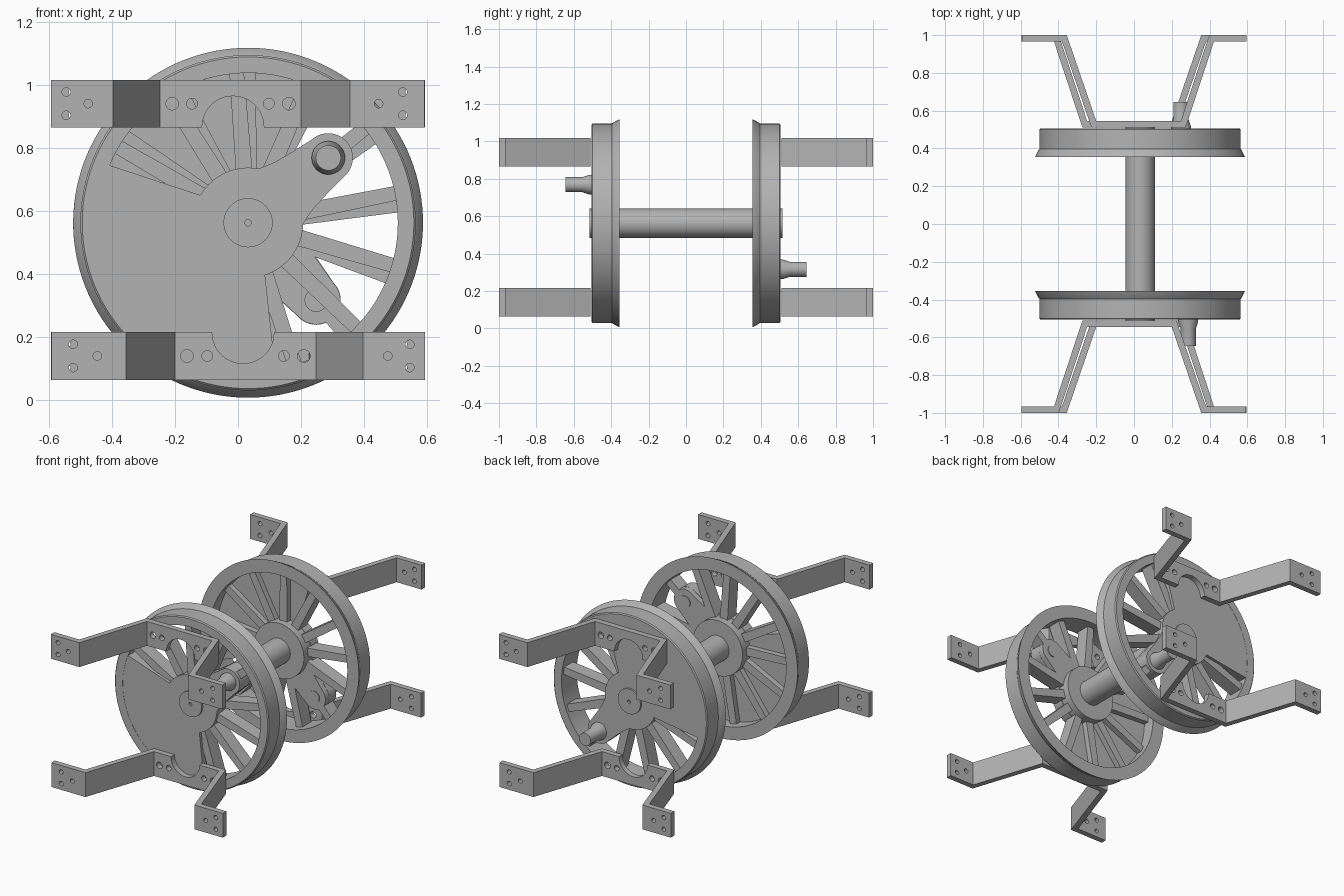
import bpy, bmesh, math
from mathutils import Matrix

if "Cube" in bpy.data.objects:
    bpy.data.objects.remove(bpy.data.objects["Cube"], do_unlink=True)

AXLE_X, AXLE_Z = 0.032, 0.5625
MID_Z = 0.54

grey = bpy.data.materials.new("plain grey metal")
grey.use_nodes = True
GREY = (0.45, 0.45, 0.45, 1)
grey.diffuse_color = GREY
grey.node_tree.nodes["Principled BSDF"].inputs["Base Color"].default_value = GREY


def finish(name, bm, matrix=None, smooth=True):
    if matrix:
        bm.transform(matrix)
    bmesh.ops.remove_doubles(bm, verts=bm.verts, dist=1e-5)
    bmesh.ops.recalc_face_normals(bm, faces=bm.faces)
    mesh = bpy.data.meshes.new(name)
    bm.to_mesh(mesh)
    bm.free()
    mesh.materials.append(grey)
    obj = bpy.data.objects.new(name, mesh)
    bpy.context.collection.objects.link(obj)
    if smooth:
        bpy.ops.object.select_all(action='DESELECT')
        obj.select_set(True)
        bpy.context.view_layer.objects.active = obj
        bpy.ops.object.shade_smooth_by_angle(angle=math.radians(30))
    return obj


def prism(bm, outline, low, high):
    """Extrude a flat outline between two depths."""
    face = bm.faces.new([bm.verts.new((u, v, low)) for u, v in outline])
    new = bmesh.ops.extrude_face_region(bm, geom=[face])["geom"]
    verts = [g for g in new if isinstance(g, bmesh.types.BMVert)]
    bmesh.ops.translate(bm, verts=verts, vec=(0, 0, high - low))
    # keep the starting cap so the solid stays closed
    if not face.is_valid:
        bm.faces.new([bm.verts[i] for i in range(len(outline))])


def lathe(name, profile, matrix, closed=False, steps=96):
    """Spin a (radius, depth) profile around the depth axis."""
    bm = bmesh.new()
    verts = [bm.verts.new((r, 0, d)) for r, d in profile]
    pairs = list(zip(verts, verts[1:]))
    if closed:
        pairs.append((verts[-1], verts[0]))
    edges = [bm.edges.new(p) for p in pairs]
    bmesh.ops.spin(bm, geom=verts + edges, cent=(0, 0, 0), axis=(0, 0, 1),
                   angle=math.tau, steps=steps)
    return finish(name, bm, matrix)


def arc(radius, start, end, count, cu=0.0):
    out = []
    for i in range(count + 1):
        a = math.radians(start + (end - start) * i / count)
        out.append((cu + radius * math.cos(a), radius * math.sin(a)))
    return out


def frame(side, angle):
    """Wheel frame: u along the crank, v across it, depth outward."""
    c, s = math.cos(angle), math.sin(angle)
    return Matrix(((c, -s, 0, AXLE_X), (0, 0, side, 0),
                   (s, c, 0, AXLE_Z), (0, 0, 0, 1)))


# axle with small centre dimples
half = [(0, 0.49), (0.01, 0.5), (0.01, 0.517), (0.078, 0.517)]
lathe("axle", half + [(r, -d) for r, d in reversed(half)], frame(1, 0))

# outline of the crank arm, hub and counterweight plate
CRANK = 0.328
upper = (arc(0.078, 0, 92, 16, CRANK) + [(0.25, 0.087), (0.19, 0.096), (0.157, 0.105)]
         + arc(0.175, 40, 111, 16) + arc(0.478, 118.5, 180, 30))
lower = [(u, -v) for u, v in reversed(upper[1:-1])]
PLATE = upper + lower

# wheels
for label, side, px, pz in (("front", -1, 0.286, 0.768), ("rear", 1, 0.247, 0.318)):
    m = frame(side, math.atan2(pz - AXLE_Z, px - AXLE_X))

    lathe(label + "_wheel_rim", [(0.476, 0.355), (0.556, 0.355), (0.537, 0.392),
          (0.533, 0.396), (0.533, 0.5), (0.527, 0.506), (0.476, 0.506)], m, closed=True, steps=128)

    bm = bmesh.new()
    prism(bm, PLATE, 0.435, 0.505)
    finish(label + "_hub_and_counterweight", bm, m)

    lathe(label + "_inner_hub", [(0, 0.36), (0.172, 0.36), (0.172, 0.45), (0, 0.45)], m)

    bm = bmesh.new()
    prism(bm, arc(0.077, -90, 90, 24, CRANK) + [(0.1, 0.1), (0.1, -0.1)], 0.4, 0.45)
    finish(label + "_crank_inner_boss", bm, m)

    bm = bmesh.new()
    count = 13
    for i in range(count):
        one = bmesh.new()
        prism(one, [(0.1, -0.027), (0.485, -0.023), (0.485, 0.023), (0.1, 0.027)], 0.4, 0.487)
        one.transform(Matrix.Rotation(math.tau * i / count, 4, 'Z'))
        temp = bpy.data.meshes.new("temp")
        one.to_mesh(temp)
        one.free()
        bm.from_mesh(temp)
        bpy.data.meshes.remove(temp)
    finish(label + "_spokes", bm, m, smooth=False)

    lathe(label + "_crank_pin", [(0, 0.395), (0.037, 0.395), (0.037, 0.45), (0.053, 0.45),
          (0.053, 0.515), (0.04, 0.555), (0.04, 0.645), (0, 0.645)],
          m @ Matrix.Translation((CRANK, 0, 0)), steps=48)

# bracket strip, bent in plan
T, MITRE = 0.035, 0.025
near = [(-0.595, -1.0), (-0.398, -1.0), (-0.248, -0.545),
        (0.2, -0.545), (0.356, -1.0), (0.592, -1.0)]
shift = [0, -MITRE, -MITRE, MITRE, MITRE, 0]
far = [(x + s, y + T) for (x, y), s in zip(near, shift)]
bm = bmesh.new()
prism(bm, near + far[::-1], 0.865 - MID_Z, 1.017 - MID_Z)
strip = finish("bracket_strip", bm, smooth=False)

# bolt holes and the axle notch: x, height, radius, plate depth
Z = 0.941 - MID_Z
holes = [(-0.016, 0.867 - MID_Z, 0.098, -0.53)]
holes += [(x, Z, r, -0.53) for x, r in
          ((-0.209, 0.02), (-0.146, 0.017), (0.098, 0.017), (0.162, 0.02))]
holes += [(x, Z, 0.0135, -0.98) for x in (-0.476, 0.447)]
holes += [(x, Z + dz, 0.0135, -0.98) for x in (-0.546, 0.524) for dz in (-0.037, 0.037)]
bm = bmesh.new()
for x, z, r, y in holes:
    bmesh.ops.create_cone(bm, cap_ends=True, segments=48 if r > 0.05 else 20,
                          radius1=r, radius2=r, depth=0.12,
                          matrix=Matrix.Translation((x, y, z)) @ Matrix.Rotation(math.pi / 2, 4, 'X'))
cutter = finish("hole_cutter", bm, smooth=False)
cutter.hide_render = True
cut = strip.modifiers.new("holes", 'BOOLEAN')
cut.operation = 'DIFFERENCE'
cut.solver = 'EXACT'
cut.object = cutter
bpy.context.view_layer.update()
bracket = bpy.data.meshes.new_from_object(strip.evaluated_get(bpy.context.evaluated_depsgraph_get()))
for helper in (strip, cutter):
    bpy.data.objects.remove(helper, do_unlink=True)

# four brackets, turned end for end
for back in (0, 1):
    for low in (0, 1):
        name = ("rear" if back else "front") + ("_lower" if low else "_upper") + "_bracket"
        obj = bpy.data.objects.new(name, bracket)
        obj.location = (0, 0, MID_Z)
        obj.rotation_euler = (0, math.pi * low, math.pi * back)
        bpy.context.collection.objects.link(obj)
